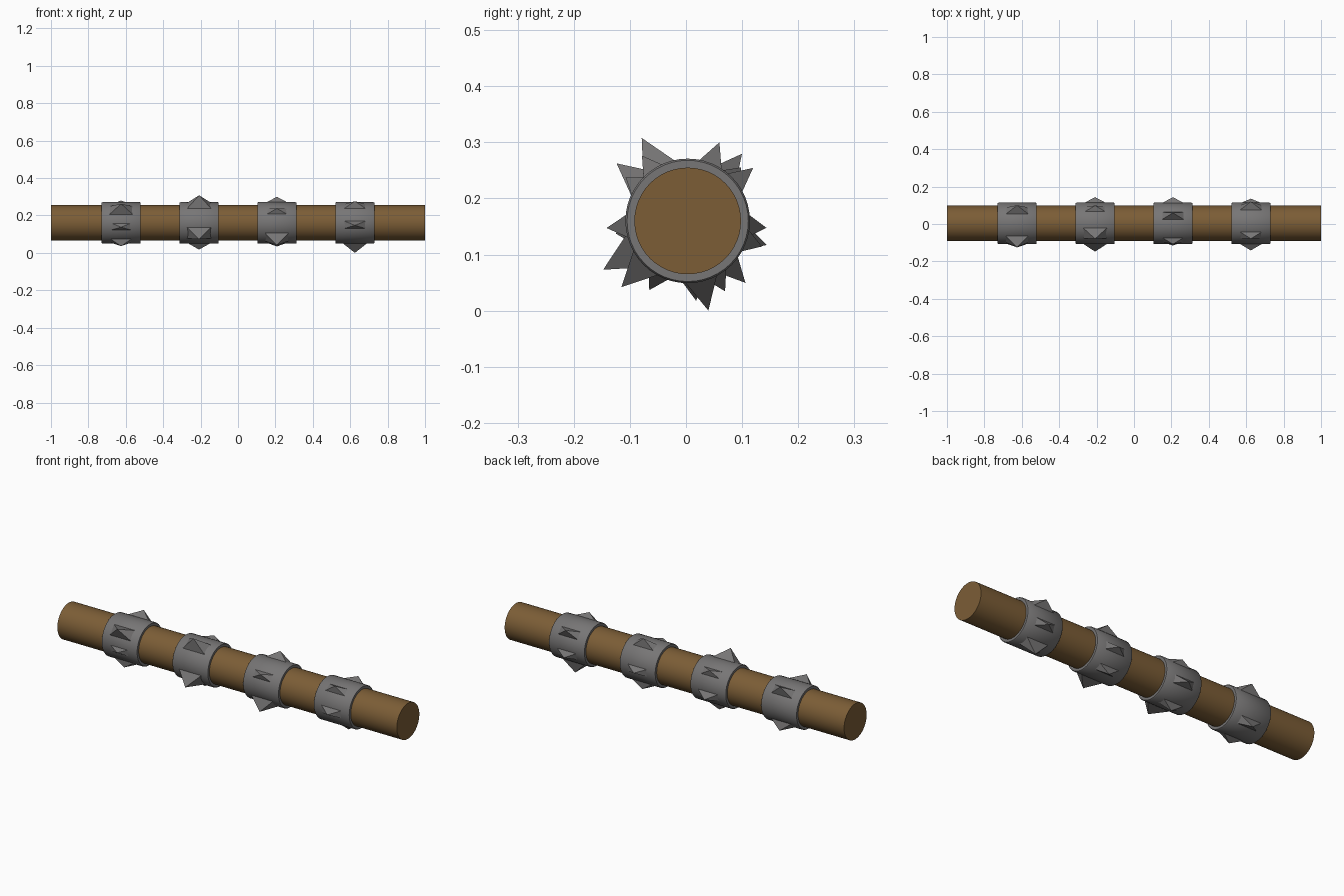
import bpy, bmesh, math
from mathutils import Vector

if "Cube" in bpy.data.objects:
    bpy.data.objects.remove(bpy.data.objects["Cube"])

CY, CZ = 0.003, 0.16          # log axis


def material(name, rgb):
    m = bpy.data.materials.new(name)
    m.diffuse_color = (*rgb, 1)
    m.use_nodes = True
    m.node_tree.nodes["Principled BSDF"].inputs["Base Color"].default_value = m.diffuse_color
    return m


WOOD = material("brown wood", (0.20, 0.11, 0.037))
IRON = material("grey iron", (0.185, 0.18, 0.18))


def lathe(name, profile, x, mat, closed, sides=48):
    """Revolve (x, radius) points about the log axis."""
    bm = bmesh.new()
    rings = []
    for px, r in profile:
        rings.append([bm.verts.new((x + px, CY + r * math.cos(2 * math.pi * i / sides),
                                    CZ + r * math.sin(2 * math.pi * i / sides)))
                      for i in range(sides)])
    pairs = list(zip(rings, rings[1:]))
    if closed:
        pairs.append((rings[-1], rings[0]))
    else:
        bm.faces.new(rings[0])
        bm.faces.new(rings[-1])
    for a, b in pairs:
        for i in range(sides):
            j = (i + 1) % sides
            bm.faces.new((a[i], a[j], b[j], b[i]))
    return finish(bm, name, mat, True)


def finish(bm, name, mat, smooth):
    bmesh.ops.recalc_face_normals(bm, faces=bm.faces)
    me = bpy.data.meshes.new(name)
    bm.to_mesh(me)
    bm.free()
    me.materials.append(mat)
    ob = bpy.data.objects.new(name, me)
    bpy.context.collection.objects.link(ob)
    if smooth:
        bpy.ops.object.select_all(action='DESELECT')
        ob.select_set(True)
        bpy.context.view_layer.objects.active = ob
        bpy.ops.object.shade_smooth_by_angle(angle=math.radians(40))
    return ob


def spikes(name, x, tips):
    """Radial pyramids, wide along the log and narrow around it."""
    bm = bmesh.new()
    for deg, reach in tips:
        a = math.radians(deg)
        out = Vector((0, math.cos(a), math.sin(a)))
        side = Vector((0, -math.sin(a), math.cos(a)))
        centre = Vector((x, CY, CZ))
        half = 0.5 * (reach - 0.102)
        half = max(half, 0.024)
        base = [bm.verts.new(centre + out * 0.102 + side * half * s + Vector((0.068 * t, 0, 0)))
                for s, t in ((-1, -1), (1, -1), (1, 1), (-1, 1))]
        tip = bm.verts.new(centre + out * reach)
        bm.faces.new(base)
        for i in range(4):
            bm.faces.new((base[i], base[(i + 1) % 4], tip))
    return finish(bm, name, IRON, False)


# wooden log
lathe("log", [(-1, 0.095), (1, 0.095)], 0, WOOD, False)

# iron bands with their spikes: (angle around the log, tip distance from axis)
BANDS = [
    (-0.625, [(51, 0.154), (141, 0.163), (190, 0.13), (241, 0.141), (313, 0.151)]),
    (-0.208, [(119, 0.169), (210, 0.174), (276, 0.143), (343, 0.147), (45, 0.135)]),
    (0.208, [(68, 0.151), (145, 0.135), (225, 0.167), (298, 0.142), (355, 0.141)]),
    (0.625, [(39, 0.150), (125, 0.142), (185, 0.145), (283, 0.164), (341, 0.14)]),
]
BAND = [(-0.104, 0.094), (-0.104, 0.108), (-0.1, 0.111),
        (0.1, 0.111), (0.104, 0.108), (0.104, 0.094)]
for n, (x, tips) in enumerate(BANDS, 1):
    lathe(f"band_{n}", BAND, x, IRON, True)
    spikes(f"band_spikes_{n}", x, tips)
